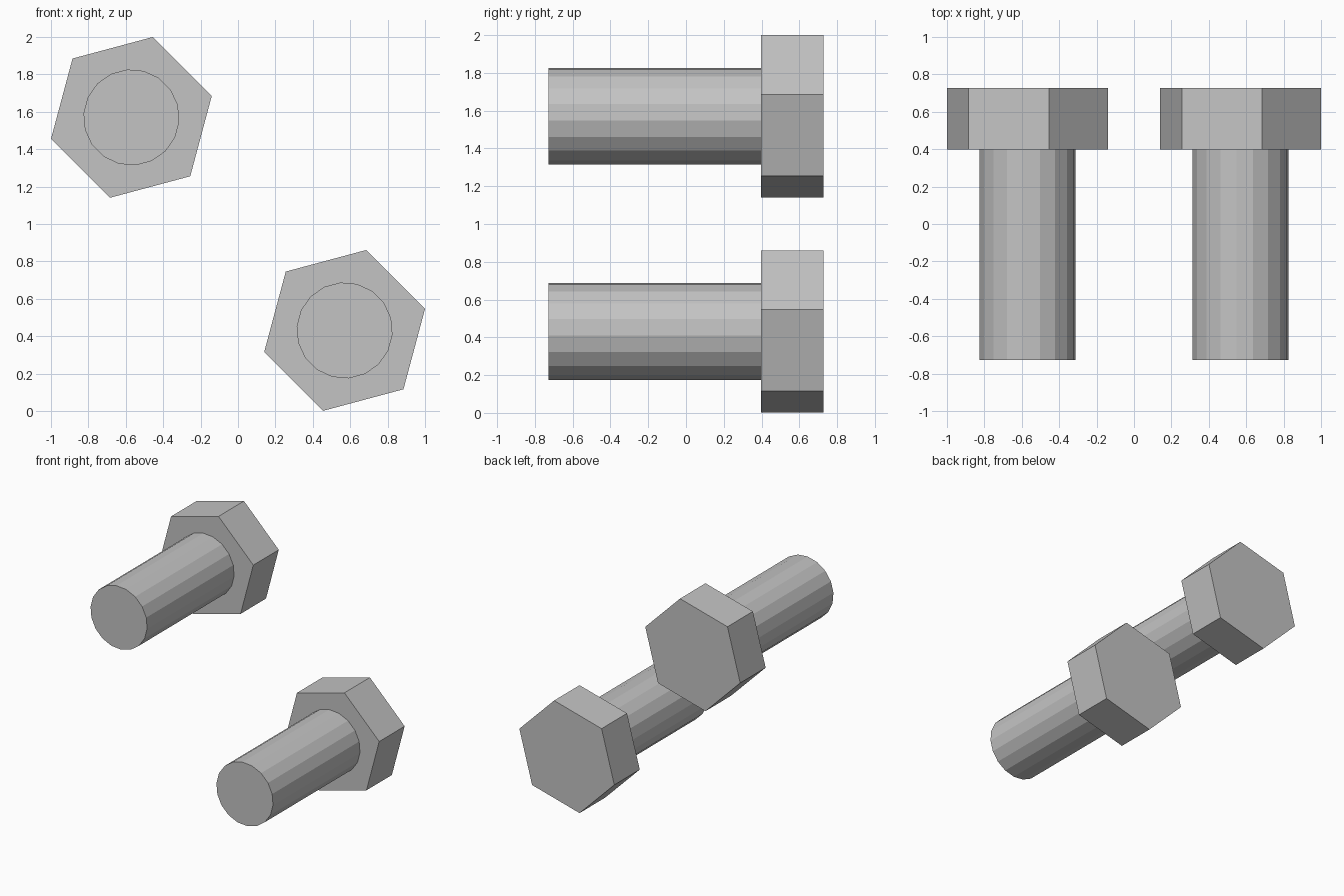
import bpy
import bmesh
from math import cos, sin, radians

cube = bpy.data.objects.get("Cube")
if cube:
    bpy.data.objects.remove(cube, do_unlink=True)

# Plain grey metal
steel = bpy.data.materials.new("grey_steel")
steel.use_nodes = True
GREY = (0.55, 0.55, 0.55, 1)
steel.diffuse_color = GREY
steel.node_tree.nodes["Principled BSDF"].inputs["Base Color"].default_value = GREY

TILT = radians(15)      # both polygons are turned by this angle
FRONT, COLLAR, BACK = -0.727, 0.398, 0.727


def prism(name, center, sides, radius, y0, y1):
    """Regular flat-shaded prism running along y."""
    bm = bmesh.new()
    ring = []
    for i in range(sides):
        a = TILT + radians(360) * i / sides
        ring.append(bm.verts.new((radius * cos(a), y0, radius * sin(a))))
    cap = bm.faces.new(ring)
    top = bmesh.ops.extrude_face_region(bm, geom=[cap], use_keep_orig=True)
    moved = [v for v in top["geom"] if isinstance(v, bmesh.types.BMVert)]
    bmesh.ops.translate(bm, verts=moved, vec=(0, y1 - y0, 0))
    bmesh.ops.recalc_face_normals(bm, faces=bm.faces)
    mesh = bpy.data.meshes.new(name)
    bm.to_mesh(mesh)
    bm.free()
    mesh.materials.append(steel)
    obj = bpy.data.objects.new(name, mesh)
    obj.location = (center[0], 0, center[1])
    bpy.context.collection.objects.link(obj)
    return obj


# Two identical hex bolts, one high on the right and one low on the left
for label, center in (("upper", (-0.57, 1.57)), ("lower", (0.57, 0.431))):
    prism(label + "_bolt_head", center, 6, 0.445, COLLAR, BACK)
    prism(label + "_bolt_shank", center, 18, 0.257, FRONT, COLLAR)
